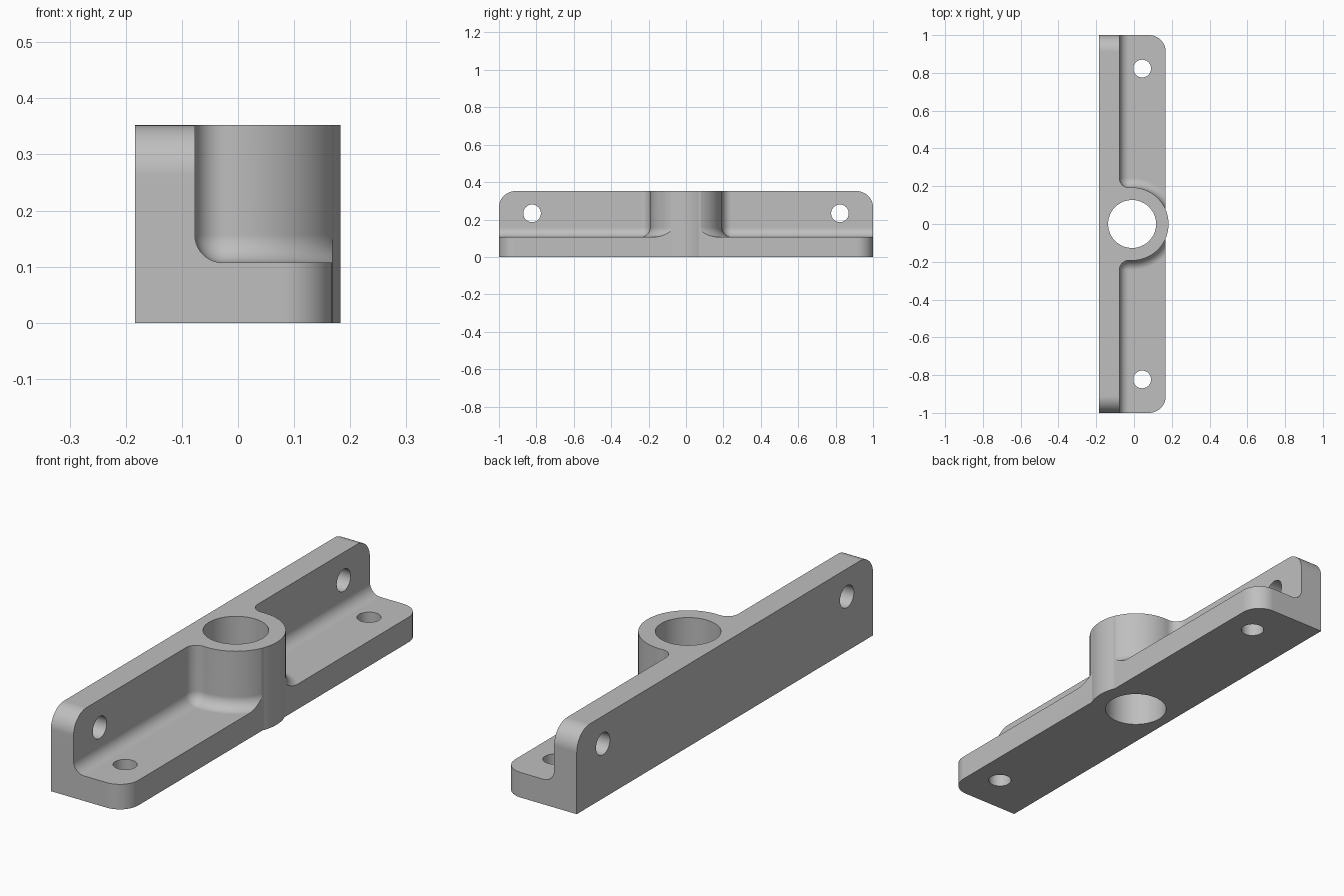
import bpy, bmesh, math
from mathutils import Vector

if "Cube" in bpy.data.objects:
    bpy.data.objects.remove(bpy.data.objects["Cube"])

BACK, EDGE, WALL = -0.184, 0.168, -0.077    # x of wall back, plate edge, wall front
TOP, PLATE = 0.352, 0.107                   # wall height, plate thickness
BOSS_X, BOSS_R, BORE_R = -0.01, 0.193, 0.127
CORNER, FILLET, BOLT_R, BOLT_Y = 0.088, 0.05, 0.047, 0.823


def arc(cx, cy, r, a0, a1, n):
    """Points along an arc, angles in radians."""
    steps = [a0 + (a1 - a0) * i / n for i in range(n + 1)]
    return [(cx + r * math.cos(a), cy + r * math.sin(a)) for a in steps]


def loft(name, rings):
    """Closed solid through rings of equal point count."""
    bm = bmesh.new()
    loops = [[bm.verts.new(p) for p in ring] for ring in rings]
    for a, b in zip(loops, loops[1:]):
        for i in range(len(a)):
            j = (i + 1) % len(a)
            bm.faces.new((a[i], a[j], b[j], b[i]))
    bm.faces.new(loops[0][::-1])
    bm.faces.new(loops[-1])
    bmesh.ops.recalc_face_normals(bm, faces=bm.faces)
    mesh = bpy.data.meshes.new(name)
    bm.to_mesh(mesh)
    bm.free()
    obj = bpy.data.objects.new(name, mesh)
    bpy.context.collection.objects.link(obj)
    return obj


def prism(name, pts, lo, hi, along="z"):
    """Extrude an outline along z (x, y points) or x (y, z points)."""
    place = (lambda p, h: (p[0], p[1], h)) if along == "z" else (lambda p, h: (h, p[0], p[1]))
    return loft(name, [[place(p, h) for p in pts] for h in (lo, hi)])


def combine(target, tool, operation):
    mod = target.modifiers.new("cut", "BOOLEAN")
    mod.operation, mod.solver, mod.object = operation, "EXACT", tool
    tool.hide_render = True
    bpy.context.view_layer.objects.active = target
    bpy.ops.object.modifier_apply(modifier=mod.name)
    bpy.data.objects.remove(tool)


def pocket_outline(d):
    """Open area beside wall and boss, shrunk by d, with a rounded inner corner."""
    cx = WALL + FILLET
    reach = BOSS_R + 0.0002
    cy = math.sqrt((reach + FILLET) ** 2 - (cx - BOSS_X) ** 2)
    a = math.atan2(cy, cx - BOSS_X)
    end = math.radians(20)
    pts = [(WALL + d, 1.2)]
    pts += arc(cx, cy, max(FILLET - d, 0.0005), math.pi, math.pi + a, 12)
    pts += arc(BOSS_X, 0, reach + d, a, end, 32)[1:]
    pts += [(BOSS_X + 0.4 * math.cos(end), 0.4 * math.sin(end)), (0.4, 1.2)]
    return pts


# Body: plate outline with rounded corners and the boss bulging past the edge
half = math.pi / 2
bulge = math.acos((EDGE - BOSS_X) / BOSS_R)
outline = [(BACK, 1), (BACK, -1)]
outline += arc(EDGE - CORNER, -1 + CORNER, CORNER, -half, 0, 12)
outline += arc(BOSS_X, 0, BOSS_R, -bulge, bulge, 14)
outline += arc(EDGE - CORNER, 1 - CORNER, CORNER, 0, half, 12)
body = prism("bracket", outline, -0.1, 0.5)

# Rounded upper ends of the wall
side = [(-1, 0), (1, 0)]
side += arc(1 - CORNER, TOP - CORNER, CORNER, 0, half, 12)
side += arc(-1 + CORNER, TOP - CORNER, CORNER, half, math.pi, 12)
combine(body, prism("side_shape", side, -0.5, 0.5, "x"), "INTERSECT")

# Pockets above the plate, filleted along the floor
for s in (1, -1):
    rings = []
    for i in range(11):
        t = half * i / 10
        d, z = FILLET * (1 - math.sin(t)), PLATE + FILLET * (1 - math.cos(t))
        rings.append([(x, s * y, z) for x, y in pocket_outline(d)])
    rings.append([(x, s * y, 0.6) for x, y in pocket_outline(0)])
    combine(body, loft("pocket", rings), "DIFFERENCE")

# Central bore and bolt holes through plate and wall
full = 2 * math.pi
combine(body, prism("bore", arc(BOSS_X, 0, BORE_R, 0, full, 64)[:-1], -0.2, 0.6), "DIFFERENCE")
for s in (1, -1):
    plate_hole = arc(0.043, s * BOLT_Y, BOLT_R, 0, full, 32)[:-1]
    wall_hole = arc(s * BOLT_Y, 0.233, BOLT_R, 0, full, 32)[:-1]
    combine(body, prism("plate_hole", plate_hole, -0.2, 0.2), "DIFFERENCE")
    combine(body, prism("wall_hole", wall_hole, -0.4, 0.1, "x"), "DIFFERENCE")

# Grey metal
metal = bpy.data.materials.new("grey_metal")
metal.use_nodes = True
colour = (0.52, 0.52, 0.52, 1)
metal.diffuse_color = colour
metal.node_tree.nodes["Principled BSDF"].inputs["Base Color"].default_value = colour
body.data.materials.clear()
body.data.materials.append(metal)
for face in body.data.polygons:
    face.material_index = 0

# Smooth curves, crisp edges
bpy.ops.object.select_all(action="DESELECT")
body.select_set(True)
bpy.context.view_layer.objects.active = body
bpy.ops.object.shade_smooth_by_angle(angle=math.radians(30))
weighted = body.modifiers.new("weighted_normals", "WEIGHTED_NORMAL")
weighted.keep_sharp = True
